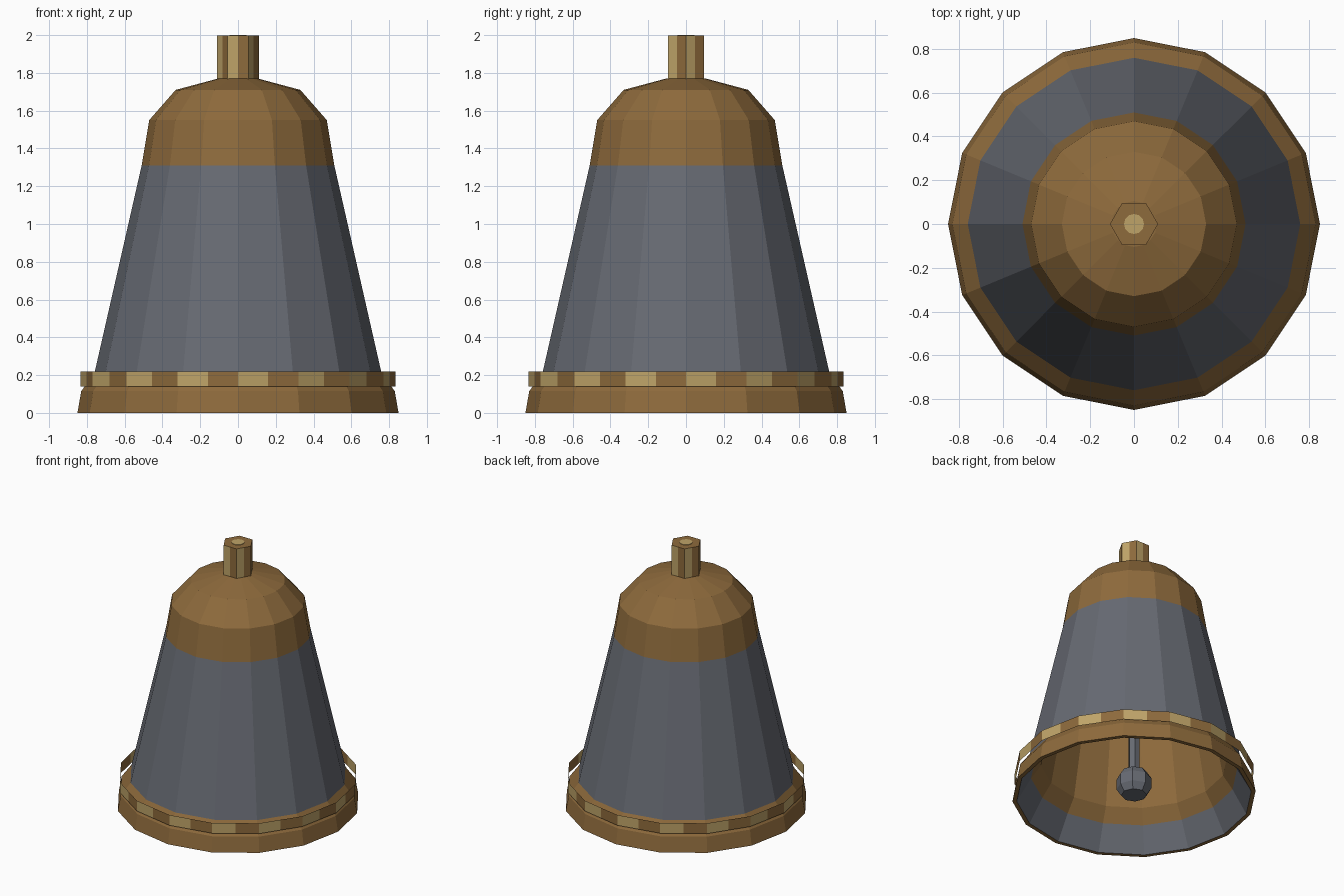
import bpy, bmesh
from math import cos, sin, tau
from mathutils import Vector

cube = bpy.data.objects.get("Cube")
if cube:
    bpy.data.objects.remove(cube, do_unlink=True)


def material(name, colour):
    m = bpy.data.materials.new(name)
    m.use_nodes = True
    m.diffuse_color = (*colour, 1)
    bsdf = m.node_tree.nodes["Principled BSDF"]
    bsdf.inputs["Base Color"].default_value = (*colour, 1)
    bsdf.inputs["Roughness"].default_value = 0.8
    return m


BRONZE, SLATE, GOLD = range(3)
MATERIALS = [material("bronze", (0.27, 0.145, 0.045)),
             material("slate", (0.135, 0.145, 0.17)),
             material("gold", (0.52, 0.37, 0.14))]


def ring(sides, radius, z, split):
    """Polygon corners, with edge midpoints added when split."""
    corners = [Vector((radius * cos(tau * i / sides), radius * sin(tau * i / sides), z))
               for i in range(sides)]
    if not split:
        return corners
    points = []
    for i, c in enumerate(corners):
        points += [c, (c + corners[(i + 1) % sides]) / 2]
    return points


def lathe(name, profile, sides, colours, split=False):
    """Turn a profile of (radius, z); colours holds one entry per segment.
    A split part has a gold first half on each upright face."""
    bm = bmesh.new()
    rows = [[bm.verts.new(p) for p in ring(sides, r, z, split)] for r, z in profile]
    for k in range(len(rows) - 1):
        low, high = rows[k], rows[k + 1]
        upright = profile[k][0] == profile[k + 1][0]
        for i in range(len(low)):
            j = (i + 1) % len(low)
            face = bm.faces.new((low[i], low[j], high[j], high[i]))
            striped = split and upright and i % 2 == 0
            face.material_index = GOLD if striped else colours[k]
    bmesh.ops.remove_doubles(bm, verts=bm.verts, dist=0.0001)
    mesh = bpy.data.meshes.new(name)
    bm.to_mesh(mesh)
    bm.free()
    for m in MATERIALS:
        mesh.materials.append(m)
    obj = bpy.data.objects.new(name, mesh)
    bpy.context.collection.objects.link(obj)
    return obj


# Bell shell: inside from the ceiling down is listed last, so it forms one skin
outer = [(0.85, 0), (0.83, 0.115), (0.76, 0.21), (0.51, 1.31),
         (0.47, 1.55), (0.33, 1.71), (0.105, 1.77), (0, 1.77)]
inner = [(0, 1.62), (0.28, 1.62), (0.42, 1.48), (0.46, 1.29),
         (0.65, 0.28), (0.72, 0.18), (0.82, 0)]
lathe("bell_outside", outer, 16, [BRONZE, BRONZE, SLATE] + [BRONZE] * 4)
lathe("bell_inside", inner + outer[:1], 16, [BRONZE] * 5 + [SLATE, BRONZE])

# Thin open band around the lip, and the hexagonal post on top
lathe("lip_band", [(0.835, 0.14), (0.835, 0.22)], 16, [BRONZE], split=True)
lathe("top_post", [(0.11, 1.765), (0.11, 1.997), (0, 1.997)], 6, [BRONZE] * 2, split=True)
lathe("post_disc", [(0.046, 1.996), (0.046, 2), (0, 2)], 12, [GOLD] * 2)

# Clapper
lathe("clapper_ball", [(0, 0.01), (0.09, 0.01), (0.122, 0.06), (0.122, 0.14),
                       (0.09, 0.19), (0, 0.19)], 8, [SLATE] * 5)
lathe("clapper_rod", [(0.04, 0.18), (0.04, 1.63)], 6, [SLATE])
